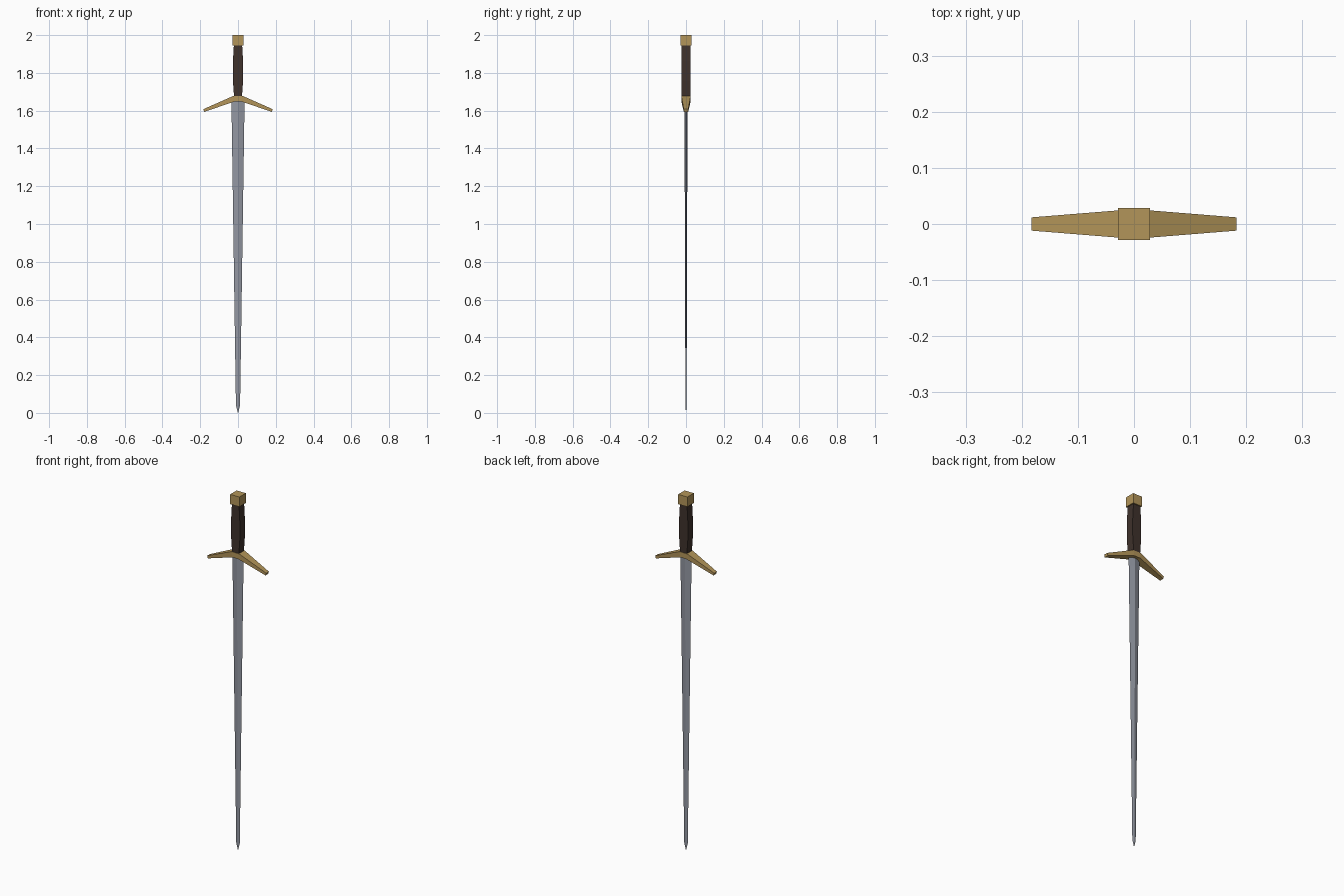
import bpy, bmesh

if "Cube" in bpy.data.objects:
    bpy.data.objects.remove(bpy.data.objects["Cube"])


def material(name, rgb):
    m = bpy.data.materials.new(name)
    m.diffuse_color = (*rgb, 1)
    m.use_nodes = True
    m.node_tree.nodes["Principled BSDF"].inputs["Base Color"].default_value = m.diffuse_color
    return m


gold = material("old_gold", (0.45, 0.30, 0.10))
brown = material("dark_leather", (0.050, 0.032, 0.025))
steel = material("steel", (0.29, 0.31, 0.36))


def loft(name, rings, mat):
    """Skin a list of equal-length vertex rings and cap both ends."""
    bm = bmesh.new()
    loops = [[bm.verts.new(p) for p in r] for r in rings]
    for a, b in zip(loops, loops[1:]):
        n = len(a)
        for i in range(n):
            j = (i + 1) % n
            bm.faces.new((a[i], a[j], b[j], b[i]))
    bm.faces.new(loops[0][::-1])
    bm.faces.new(loops[-1])
    bmesh.ops.recalc_face_normals(bm, faces=bm.faces)
    me = bpy.data.meshes.new(name)
    bm.to_mesh(me)
    bm.free()
    me.materials.append(mat)
    ob = bpy.data.objects.new(name, me)
    bpy.context.collection.objects.link(ob)
    return ob


def rect(hx, hy, z):
    return [(-hx, -hy, z), (hx, -hy, z), (hx, hy, z), (-hx, hy, z)]


def diamond(hx, hy, z):
    return [(-hx, 0, z), (0, -hy, z), (hx, 0, z), (0, hy, z)]


# square pommel
loft("pommel", [rect(0.0285, 0.0285, 1.945), rect(0.0285, 0.0285, 2.0)], gold)

# grip, swelling slightly in the middle
loft("grip", [rect(hx, 0.0225, z) for hx, z in
              ((0.021, 1.675), (0.027, 1.76), (0.027, 1.86), (0.022, 1.947))], brown)

# drooping cross guard: sections run from one tip to the other
half = [(0.183, 0.179, 0.0118, 1.594, 1.608),
        (0.025, 0.018, 0.0245, 1.648, 1.678)]   # x top, x bottom, half depth, z low, z high
sections = [(-a, -b, *r) for a, b, *r in half] + [(a, b, *r) for a, b, *r in half[::-1]]
loft("crossguard", [[(xb, -hy, zl), (xb, hy, zl), (xt, hy, zh), (xt, -hy, zh)]
                    for xt, xb, hy, zl, zh in sections], gold)

# tapering diamond-section blade with a short point
loft("blade", [diamond(hx, hy, z) for hx, hy, z in
               ((0.0005, 0.0003, 0.0), (0.011, 0.003, 0.04),
                (0.034, 0.008, 1.60), (0.034, 0.008, 1.655))], steel)
